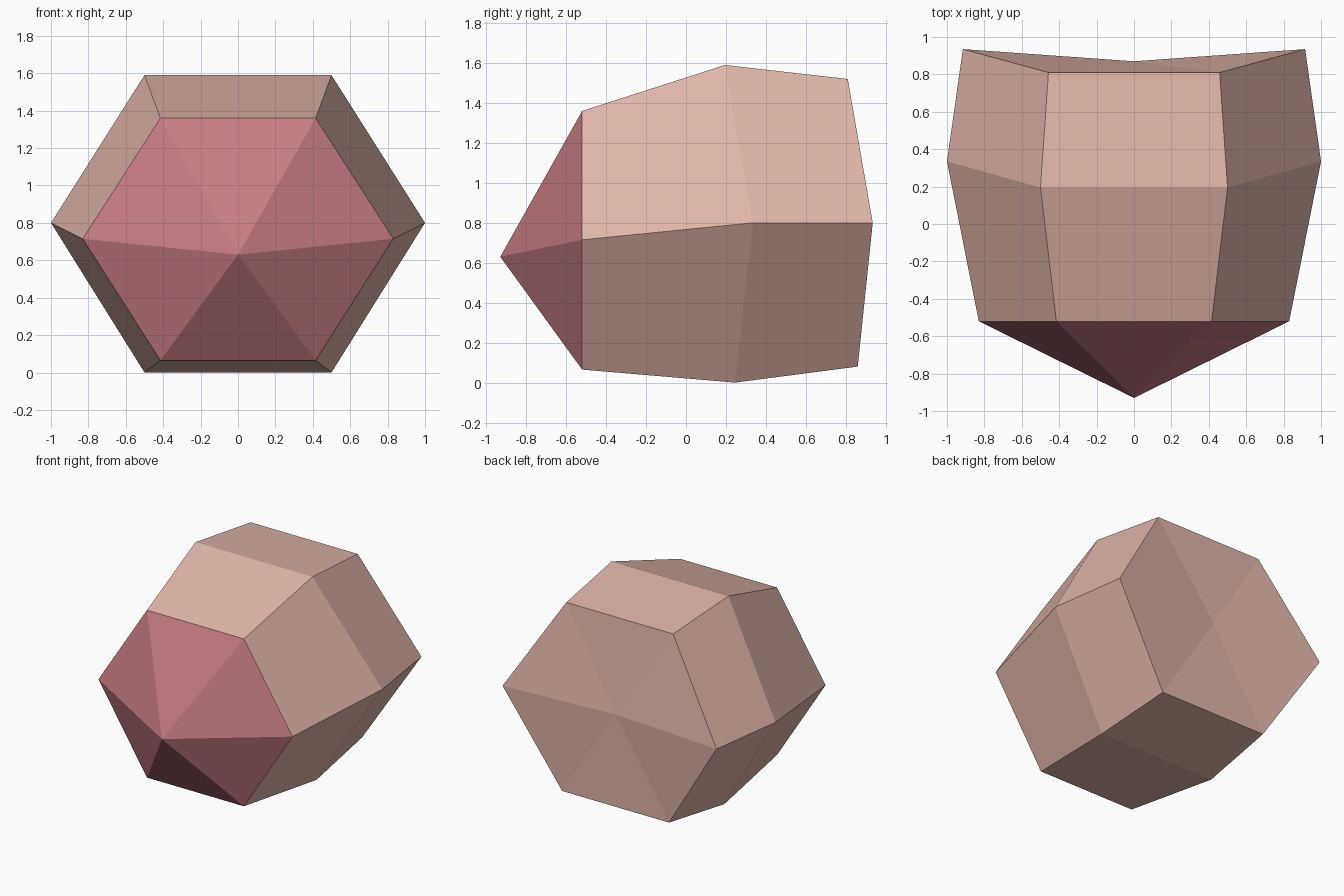
import bpy
import bmesh

default = bpy.data.objects.get("Cube")
if default:
    bpy.data.objects.remove(default, do_unlink=True)


def material(name, colour):
    mat = bpy.data.materials.new(name)
    mat.use_nodes = True
    mat.diffuse_color = colour
    mat.node_tree.nodes["Principled BSDF"].inputs["Base Color"].default_value = colour
    return mat


def hexagon(bm, half_width, top, side, bottom):
    """Mirrored six-sided ring; top, side and bottom are (y, z) pairs."""
    w, h = half_width, half_width / 2
    corners = [(h, top), (w, side), (h, bottom), (-h, bottom), (-w, side), (-h, top)]
    return [bm.verts.new((x, y, z)) for x, (y, z) in corners]


def fan(bm, ring, tip):
    centre = bm.verts.new(tip)
    for i, v in enumerate(ring):
        bm.faces.new((v, ring[(i + 1) % 6], centre))


def bridge(bm, a, b):
    for i in range(6):
        j = (i + 1) % 6
        bm.faces.new((a[i], a[j], b[j], b[i]))


def finish(bm, name, mat):
    mesh = bpy.data.meshes.new(name)
    bm.to_mesh(mesh)
    bm.free()
    mesh.materials.append(mat)
    obj = bpy.data.objects.new(name, mesh)
    bpy.context.scene.collection.objects.link(obj)


beige = material("pinkish beige", (0.745, 0.462, 0.392, 1))
rose = material("dusty rose", (0.565, 0.198, 0.227, 1))

front_rim = (0.83, (-0.52, 1.36), (-0.52, 0.715), (-0.52, 0.065))

# Faceted body with a shallow dished back
bm = bmesh.new()
front = hexagon(bm, *front_rim)
middle = hexagon(bm, 1.0, (0.195, 1.59), (0.335, 0.8), (0.245, 0.0))
back = hexagon(bm, 0.915, (0.81, 1.52), (0.935, 0.8), (0.86, 0.08))
bridge(bm, front, middle)
bridge(bm, middle, back)
fan(bm, back, (0, 0.87, 0.8))
bmesh.ops.recalc_face_normals(bm, faces=bm.faces)
# Open front edge is covered by the cap, so check the winding against the dish
if sum(f.normal.y for f in bm.faces if len(f.verts) == 3) < 0:
    bmesh.ops.reverse_faces(bm, faces=bm.faces)
finish(bm, "body", beige)

# Pointed front cap
bm = bmesh.new()
fan(bm, hexagon(bm, *front_rim), (0, -0.93, 0.63))
bm.normal_update()
if sum(f.normal.y for f in bm.faces) > 0:
    bmesh.ops.reverse_faces(bm, faces=bm.faces)
finish(bm, "front_cap", rose)
